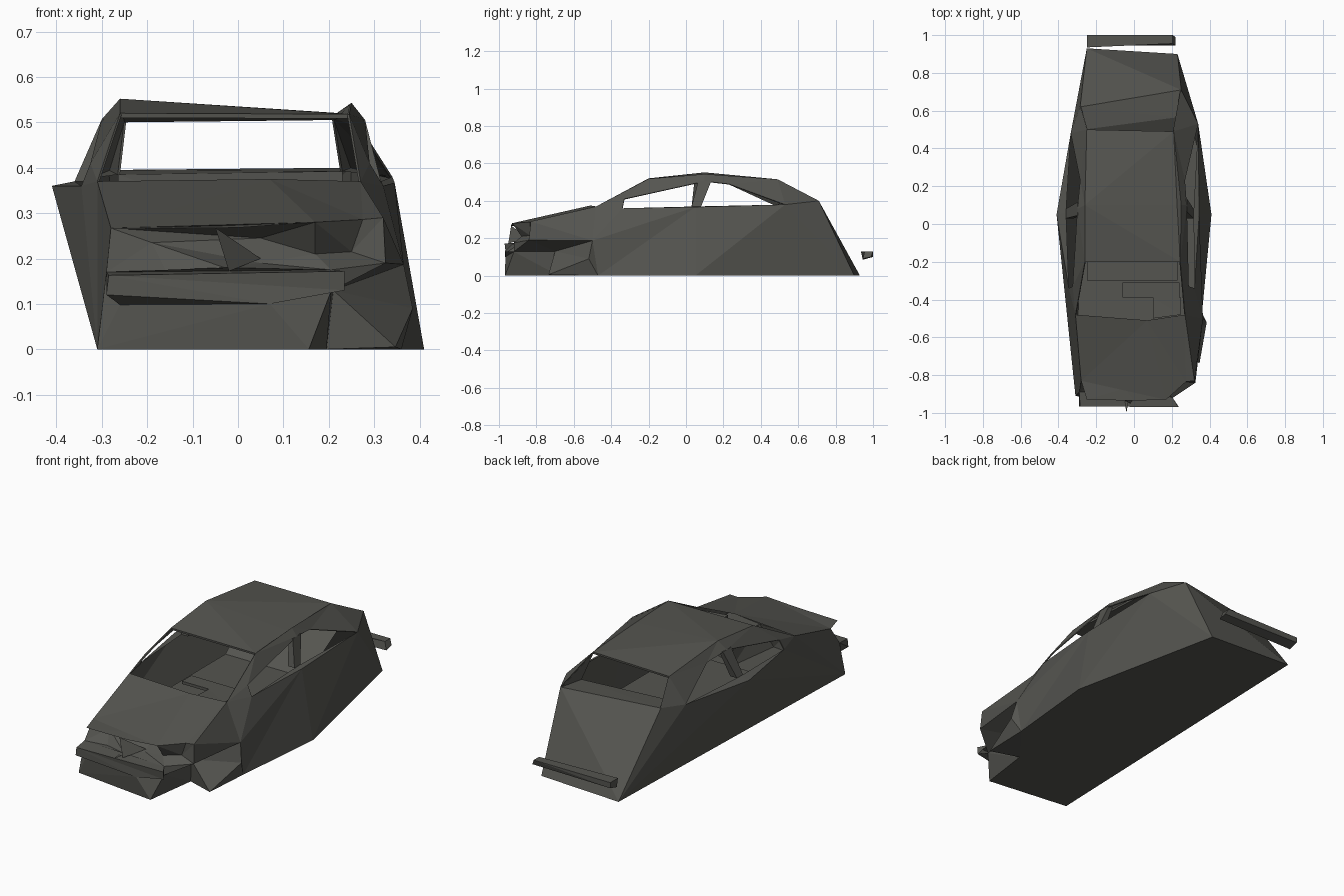
import bpy, bmesh
from mathutils import Vector

if "Cube" in bpy.data.objects:
    bpy.data.objects.remove(bpy.data.objects["Cube"])

paint = bpy.data.materials.new("dark_grey_paint")
paint.diffuse_color = (0.09, 0.09, 0.08, 1)
paint.use_nodes = True
paint.node_tree.nodes["Principled BSDF"].inputs["Base Color"].default_value = paint.diffuse_color


def part(name, pts, faces, thick=0, centre=(0, 0, 0.2), inward=False):
    """Flat-faced sheet; every face is turned away from the centre (or towards it)."""
    bm = bmesh.new()
    vs = [bm.verts.new(p) for p in pts]
    for f in faces:
        bm.faces.new([vs[i] for i in f])
    bmesh.ops.triangulate(bm, faces=bm.faces[:])
    for f in bm.faces:
        f.normal_update()
        if (f.normal.dot(f.calc_center_median() - Vector(centre)) < 0) != inward:
            f.normal_flip()
    me = bpy.data.meshes.new(name)
    bm.to_mesh(me)
    bm.free()
    me.materials.append(paint)
    ob = bpy.data.objects.new(name, me)
    bpy.context.collection.objects.link(ob)
    if thick:
        mod = ob.modifiers.new("thickness", 'SOLIDIFY')
        mod.thickness = thick
        mod.offset = -1
    return ob


def block(name, corners):
    """Solid from eight corners: four at one end, four at the other."""
    mid = sum((Vector(c) for c in corners), Vector()) / 8
    return part(name, corners, [(0, 1, 2, 3), (4, 5, 6, 7), (0, 1, 5, 4), (1, 2, 6, 5),
                                (2, 3, 7, 6), (3, 0, 4, 7)], centre=mid)


# Shared outline points, left (L) and right (R)
L = dict(floor_f=(-.31, -.91, 0), floor_r=(-.25, .93, 0), nose=(-.28, -.83, .267),
         lamp=(-.29, -.89, .17), cowl=(-.31, -.48, .37), win_f=(-.345, -.34, .36),
         belt=(-.41, .05, .36), sill=(-.36, .06, .37), win_r=(-.335, .48, .375),
         deck=(-.285, .62, .395), shelf=(-.265, .5, .385),
         roof_f=(-.26, -.2, .52), roof_m=(-.26, .1, .552), roof_r=(-.25, .5, .51),
         rail_f=(-.325, -.33, .41), rail_m=(-.30, .08, .507), rail_r=(-.285, .23, .49))
R = dict(floor_f=(.36, -.47, 0), floor_m=(.41, .05, 0), floor_r=(.23, .9, 0),
         nose=(.32, -.83, .29), arch_f=(.325, -.84, .19), arch_r=(.365, -.5, .187),
         cowl=(.27, -.48, .37), win_f=(.32, -.34, .36), belt=(.345, .05, .367),
         sill=(.315, .06, .37), win_r=(.34, .53, .38), deck=(.25, .71, .40),
         shelf=(.23, .565, .392),
         roof_f=(.245, -.2, .518), roof_m=(.25, .1, .543), roof_r=(.21, .49, .515),
         rail_f=(.29, -.33, .41), rail_m=(.28, .1, .505), rail_r=(.27, .23, .49))
FRONT = (.156, -.967, 0)      # right front floor corner
NOTCH = (.195, -.68, 0)       # floor corner inside the wheel arch
FLAP = (.347, -.736, .005)    # outer front corner of the arch filling
HUB = (.21, -.70, .13)        # inner top point of the wheel arch
TIP = (.17, -.93, .28)        # front tip of the bonnet
BROW = (.275, -.835, .286)    # bonnet edge above the right lamp
END = (.205, -.92, .175)      # right end of the bumper


def side(name, d, chains):
    keys = list(d)
    part(name, list(d.values()), [[keys.index(k) for k in c.split()] for c in chains])


# Body sides
common = ["win_f belt sill", "belt win_r sill", "win_r deck shelf"]
side("left_side", L, common + ["floor_f lamp nose", "floor_f nose cowl", "floor_f cowl win_f",
                               "floor_f win_f belt", "floor_f belt floor_r",
                               "floor_r belt win_r", "floor_r win_r deck"])
side("right_side", R, common + ["nose cowl arch_r", "nose arch_r arch_f", "cowl win_f arch_r",
                                "win_f belt arch_r", "arch_r belt floor_f", "belt floor_m floor_f",
                                "belt win_r floor_m", "floor_m win_r floor_r",
                                "floor_r win_r deck"])

# Floor, closed underneath and notched at the wheel arch
part("floor", [L["floor_f"], FRONT, NOTCH, FLAP, R["floor_f"], R["floor_m"], R["floor_r"],
               L["floor_r"]],
     [(0, 1, 2), (2, 3, 4), (0, 2, 4, 5), (0, 5, 6, 7)])

# Bonnet with its loose front lip, and tail
part("bonnet", [L["nose"], TIP, BROW, R["nose"], R["cowl"], (.07, -.51, .375), L["cowl"]],
     [(0, 1, 5, 6), (1, 2, 4, 5), (2, 3, 4)])
part("bonnet_lip", [L["nose"], (-.25, -.93, .265), (0, -.935, .268), TIP, (-.05, -.87, .272)],
     [(0, 1, 4), (1, 2, 4), (2, 3, 4)])
part("tail", [L["floor_r"], R["floor_r"], R["deck"], L["deck"], R["shelf"], L["shelf"]],
     [(0, 1, 2), (0, 2, 3), (3, 2, 4, 5)])

# Roof panel, sloping from the left ridge to the right edge
part("roof", [L["roof_f"], R["roof_f"], R["roof_r"], L["roof_r"], L["roof_m"],
              (.228, .1, .52)],
     [(0, 1, 4), (1, 5, 4), (5, 2, 4), (4, 2, 3)], thick=.01)

# Side window frames
for tag, d in (("left", L), ("right", R)):
    names = ["cowl", "win_f", "rail_f", "roof_f", "roof_m", "rail_m", "rail_r", "roof_r",
             "win_r", "deck", "shelf"]
    part(tag + "_window_frame", [d[n] for n in names],
         [(0, 1, 2), (0, 2, 3), (2, 5, 4, 3), (5, 6, 7, 4), (6, 8, 7), (8, 9, 7), (9, 10, 7)],
         thick=.005)
    # Centre pillar between the side windows
    s, t = Vector(d["sill"]), Vector(d["rail_m"])
    inn = Vector((-.04 if s.x > 0 else .04, 0, 0))
    lo, hi = Vector((0, .03, 0)), Vector((0, .035, 0))
    block(tag + "_centre_pillar", [s - lo, s + lo * .7, s + lo * .7 + inn, s - lo + inn,
                                   t - hi, t + hi, t + hi + inn * .6, t - hi + inn * .6])
part("right_roof_rail", [R["roof_f"], R["roof_m"], R["roof_r"], (.228, .1, .52)],
     [(0, 1, 3), (1, 2, 3)])

# Cabin lining: sloping rear wall down to a flat cabin floor
part("cabin_lining", [L["shelf"], R["shelf"], (.23, .25, .21), (-.25, .25, .21),
                      (.23, -.3, .21), (-.25, -.3, .21)],
     [(0, 1, 2, 3), (3, 2, 4, 5)], centre=(0, 0, .4), inward=True)

# Right wheel arch: roof, filling and front wall
part("wheel_arch", [R["arch_f"], R["arch_r"], HUB, (.205, -.92, .128), END, FRONT, NOTCH],
     [(0, 1, 2), (0, 2, 3), (3, 4, 0), (3, 5, 6), (3, 6, 2)])
part("arch_filling", [HUB, NOTCH, FLAP, R["floor_f"], (.385, -.52, .09), R["arch_r"]],
     [(0, 1, 2), (0, 2, 4), (2, 3, 4), (0, 4, 5), (4, 3, 5)])

# Sunken grille between bonnet lip and bumper, and right lamp
part("grille", [L["nose"], TIP, L["lamp"], END, (-.19, -.82, .235), (.05, -.80, .245),
                (-.16, -.88, .175), (.05, -.86, .19), (.17, -.88, .21), (-.03, -.92, .18)],
     [(0, 4, 2), (2, 4, 6), (0, 5, 4), (0, 1, 5), (4, 5, 7), (4, 9, 6), (4, 7, 9),
      (5, 1, 8), (5, 8, 7), (7, 8, 3), (9, 7, 3), (2, 6, 9, 3)])
part("right_lamp", [TIP, BROW, R["nose"], R["arch_f"], END, (.17, -.88, .21),
                    (.25, -.835, .215)],
     [(0, 1, 6), (1, 2, 6), (2, 3, 6), (3, 4, 6), (4, 5, 6), (5, 0, 6)])
part("grille_fin", [(-.05, -.935, .268), (-.02, -.95, .172), (.05, -.85, .2)], [(0, 1, 2)])
part("grille_spike", [(-.04, -1.0, .18), (-.05, -.94, .178), (-.03, -.94, .178)], [(0, 1, 2)])

# Front bumper with undercut, and the apron below it
part("front_bumper", [L["lamp"], END, (-.285, -.965, .163), (.235, -.97, .172),
                      (-.29, -.965, .12), (.07, -.968, .1), (.235, -.965, .13),
                      (-.26, -.92, .098)],
     [(0, 1, 3, 2), (2, 3, 6), (2, 6, 5, 4), (4, 5, 7), (0, 2, 4), (0, 4, 7), (3, 1, 6)])
part("front_apron", [L["floor_f"], FRONT, (.205, -.92, .128), (.07, -.966, .1),
                     (-.26, -.92, .098), L["lamp"], (.235, -.965, .13)],
     [(0, 1, 3), (1, 2, 3), (0, 3, 4), (0, 4, 5), (3, 2, 6)])

# Rear bumper strip, standing clear of the tail
block("rear_bumper", [(-.25, .935, .13), (-.25, 1, .13), (-.25, 1, .10), (-.25, .945, .085),
                      (.205, .955, .13), (.205, 1, .13), (.22, .99, .10), (.22, .945, .09)])

# Dashboard ledge
block("dashboard", [(-.06, -.39, .345), (-.06, -.31, .345), (-.06, -.31, .36), (-.06, -.39, .36),
                    (.24, -.39, .345), (.24, -.31, .345), (.24, -.31, .36), (.24, -.39, .36)])
block("dashboard_mount", [(.1, -.5, .345), (.1, -.39, .345), (.1, -.39, .36), (.1, -.5, .365),
                          (.25, -.48, .345), (.25, -.39, .345), (.25, -.39, .36), (.25, -.48, .36)])
